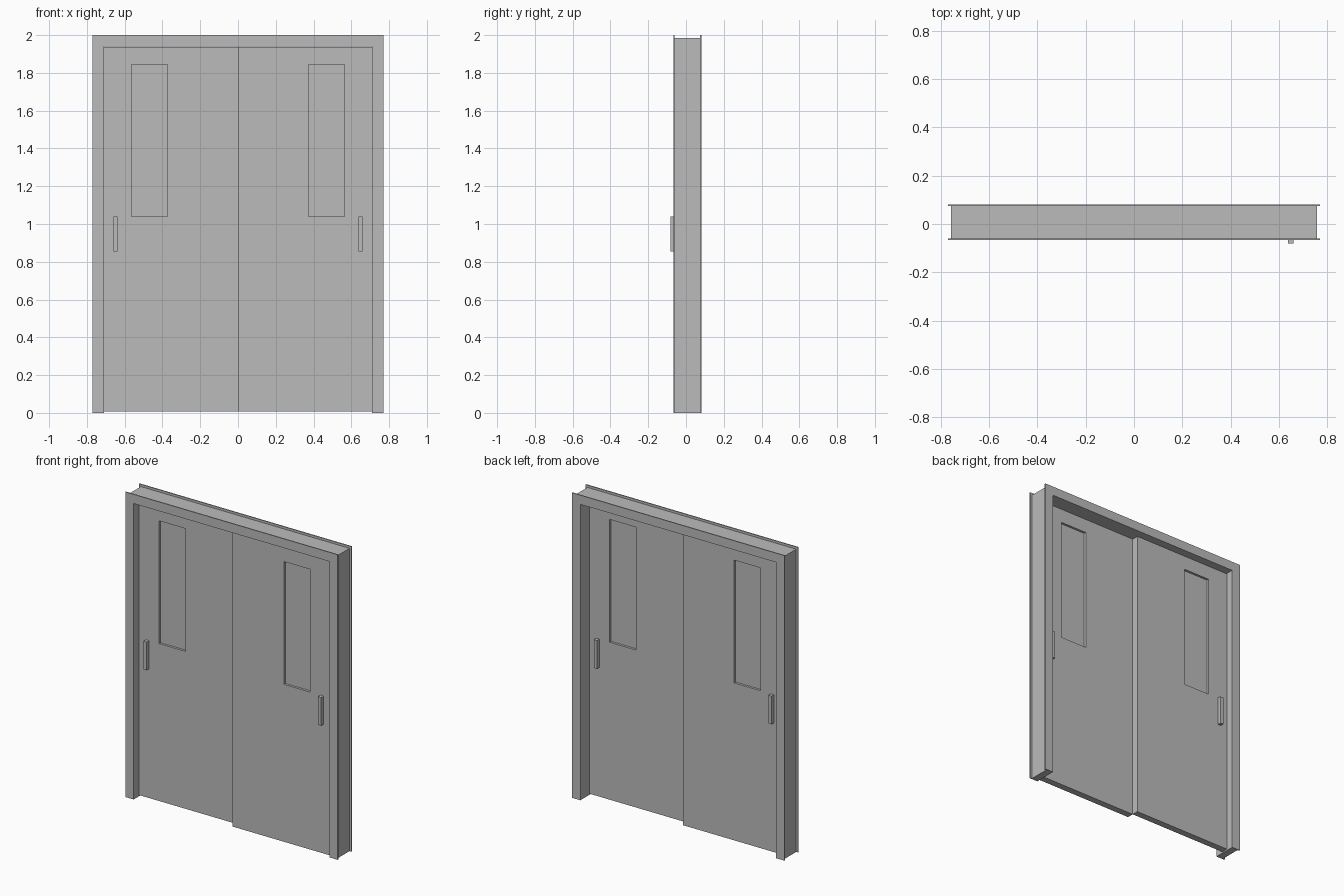
import bpy
import bmesh

cube = bpy.data.objects.get("Cube")
if cube:
    bpy.data.objects.remove(cube, do_unlink=True)

GREY = (0.5, 0.5, 0.5, 1)
metal = bpy.data.materials.new("plain_grey")
metal.use_nodes = True
metal.diffuse_color = GREY
metal.node_tree.nodes["Principled BSDF"].inputs["Base Color"].default_value = GREY


def finish(name, bm):
    bmesh.ops.recalc_face_normals(bm, faces=bm.faces)
    mesh = bpy.data.meshes.new(name)
    bm.to_mesh(mesh)
    bm.free()
    mesh.materials.append(metal)
    obj = bpy.data.objects.new(name, mesh)
    bpy.context.collection.objects.link(obj)


def extrude_outline(name, points, y0, y1):
    """Outline in x and z, given thickness along y."""
    bm = bmesh.new()
    face = bm.faces.new([bm.verts.new((x, y0, z)) for x, z in points])
    grown = bmesh.ops.extrude_face_region(bm, geom=[face])["geom"]
    moved = [v for v in grown if isinstance(v, bmesh.types.BMVert)]
    bmesh.ops.translate(bm, verts=moved, vec=(0, y1 - y0, 0))
    finish(name, bm)


def box(name, x0, x1, y0, y1, z0, z1):
    extrude_outline(name, [(x0, z0), (x1, z0), (x1, z1), (x0, z1)], y0, y1)


def arch(name, half_out, top, y0, y1, half_in=0.71, head=1.94):
    """Two jambs and a head in one piece, open at the floor."""
    extrude_outline(name, [(-half_out, 0), (-half_out, top), (half_out, top),
                           (half_out, 0), (half_in, 0), (half_in, head),
                           (-half_in, head), (-half_in, 0)], y0, y1)


def door_leaf(name, x0, x1, y0, y1, z0, z1, window):
    """Slab with a window opening cut right through it."""
    wx0, wx1, wz0, wz1 = window
    bm = bmesh.new()
    rings = []
    for y in (y0, y1):
        for a, b, c, d in ((x0, x1, z0, z1), (wx0, wx1, wz0, wz1)):
            rings.append([bm.verts.new((x, y, z))
                          for x, z in ((a, c), (b, c), (b, d), (a, d))])
    # front rim, back rim, outer edge, window reveal
    for p, q in ((0, 1), (2, 3), (0, 2), (1, 3)):
        for i in range(4):
            j = (i + 1) % 4
            bm.faces.new((rings[p][i], rings[p][j], rings[q][j], rings[q][i]))
    finish(name, bm)


# Door frame: core with a thin trim on both faces
FRONT, BACK, TRIM = -0.067, 0.081, 0.007
arch("frame_core", 0.757, 1.985, FRONT + TRIM, BACK - TRIM)
arch("frame_trim_front", 0.77, 2.0, FRONT, FRONT + TRIM)
arch("frame_trim_back", 0.77, 2.0, BACK - TRIM, BACK)

# Two sliding leaves, the left one running in front of the right one
LEAF, MEET, PULL = 0.044, -0.012, 0.025
for side, s, y0 in (("left", 1, MEET - LEAF), ("right", -1, MEET)):
    y1 = y0 + LEAF
    x0, x1 = sorted((0, s * 0.709))
    wx0, wx1 = sorted((s * 0.372, s * 0.563))
    window = (wx0, wx1, 1.04, 1.845)
    door_leaf(side + "_leaf", x0, x1, y0, y1, 0.008, 1.936, window)
    # Pane set back equally from both faces
    box(side + "_window_pane", wx0, wx1, y0 + 0.015, y1 - 0.015, 1.04, 1.845)
    # Upright pull on each face
    h0, h1 = sorted((s * 0.637, s * 0.66))
    box(side + "_handle_front", h0, h1, y0 - PULL, y0, 0.855, 1.04)
    box(side + "_handle_back", h0, h1, y1, y1 + PULL, 0.855, 1.04)
